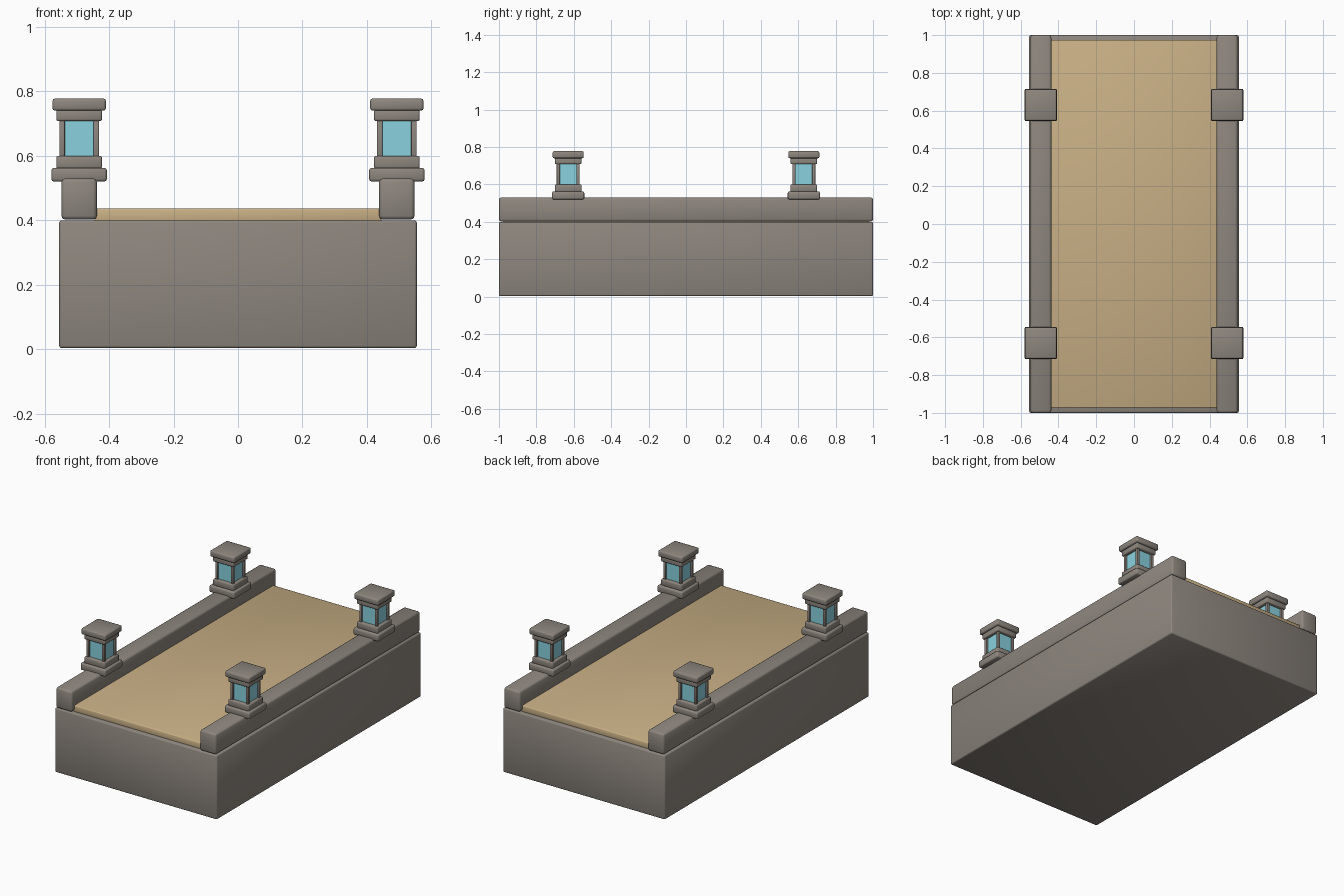
import bpy

if "Cube" in bpy.data.objects:
    bpy.data.objects.remove(bpy.data.objects["Cube"])

def material(name, rgb):
    m = bpy.data.materials.new(name)
    m.diffuse_color = (*rgb, 1)
    m.use_nodes = True
    m.node_tree.nodes["Principled BSDF"].inputs["Base Color"].default_value = m.diffuse_color
    return m

STONE = material("grey stone", (0.27, 0.24, 0.21))
SAND = material("sand paving", (0.58, 0.43, 0.235))
GLASS = material("blue glass", (0.25, 0.64, 0.74))

def block(name, x, y, z0, z1, hx, hy, mat, bevel=0.006):
    """Softly bevelled, smooth shaded box given by centre, half sizes and z range."""
    bpy.ops.mesh.primitive_cube_add(size=2, location=(x, y, (z0 + z1) / 2))
    ob = bpy.context.object
    ob.name = name
    ob.scale = (hx, hy, (z1 - z0) / 2)
    bpy.ops.object.transform_apply(location=False, rotation=False, scale=True)
    ob.data.materials.append(mat)
    if bevel:
        mod = ob.modifiers.new("soft edges", 'BEVEL')
        mod.width = bevel
        mod.segments = 2
        bpy.ops.object.shade_smooth()
    return ob

# Base and walking surface
block("bridge_base", 0, 0, 0.003, 0.4, 0.555, 1.0, STONE, 0.008)
block("deck", 0, 0, 0.39, 0.437, 0.446, 0.975, SAND, 0.006)

for sx, side in ((-1, "left"), (1, "right")):
    # Side parapets
    block(f"{side}_parapet", sx * 0.493, 0, 0.402, 0.53, 0.055, 1.0, STONE, 0.012)
    for sy, end in ((-1, "front"), (1, "back")):
        # Lantern: plinth, lower plate, glass, corner posts, upper plate, cap
        x, y, n = sx * 0.493, sy * 0.63, f"{side}_{end}_lantern"
        block(n + "_plinth", x, y, 0.52, 0.563, 0.086, 0.086, STONE, 0.008)
        block(n + "_lower_plate", x, y, 0.56, 0.6, 0.071, 0.071, STONE)
        block(n + "_glass", x, y, 0.595, 0.715, 0.051, 0.051, GLASS, 0)
        for px in (-1, 1):
            for py in (-1, 1):
                block(n + "_post", x + px * 0.053, y + py * 0.053,
                      0.595, 0.713, 0.0085, 0.0085, STONE, 0.002)
        block(n + "_upper_plate", x, y, 0.708, 0.743, 0.071, 0.071, STONE)
        block(n + "_cap", x, y, 0.74, 0.778, 0.083, 0.083, STONE, 0.008)
